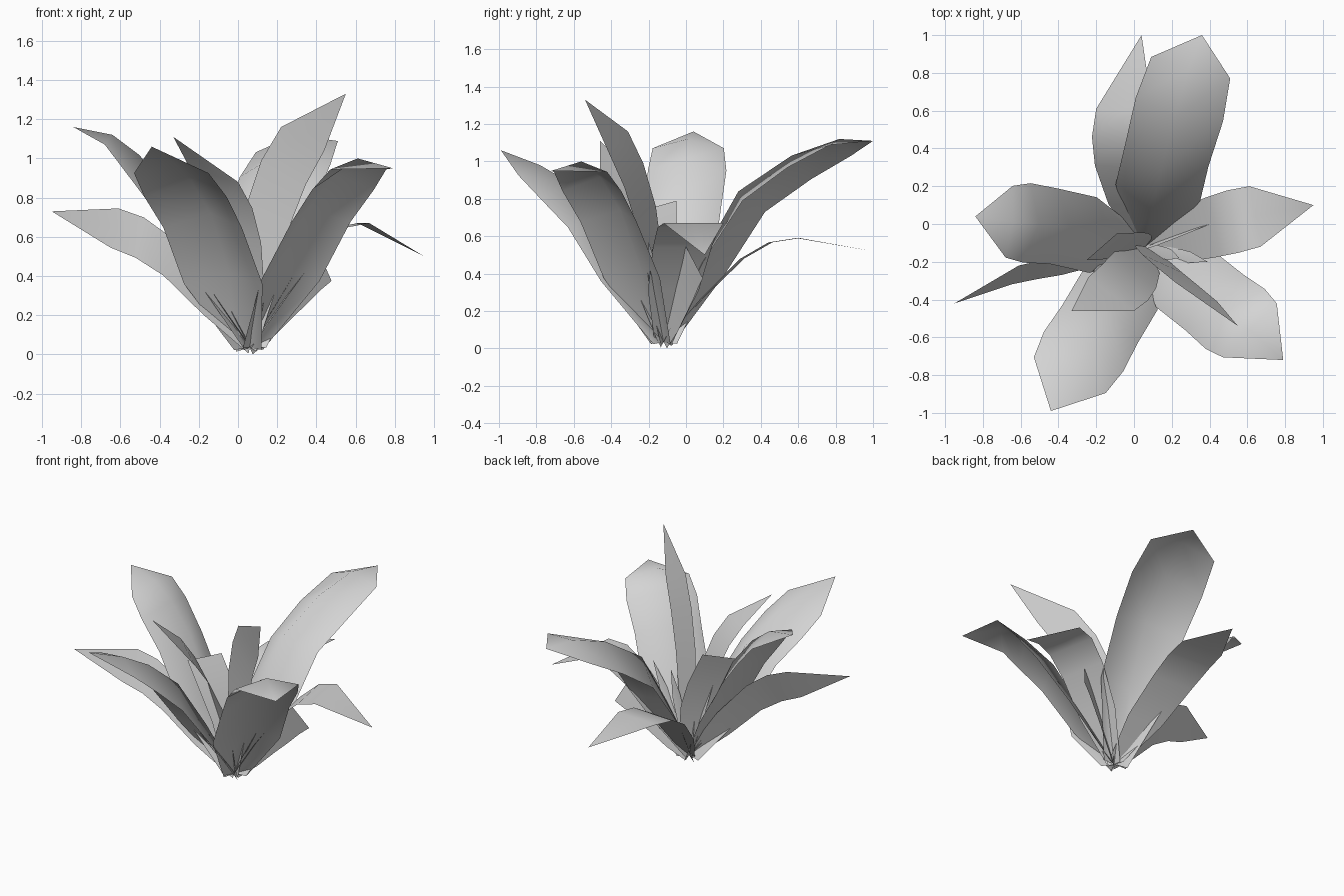
import bpy
import bmesh
from mathutils import Vector

cube = bpy.data.objects.get("Cube")
if cube:
    bpy.data.objects.remove(cube, do_unlink=True)

# One flat grey for the whole plant
grey = bpy.data.materials.new("leaf grey")
grey.use_nodes = True
colour = (0.66, 0.66, 0.66, 1)
grey.diffuse_color = colour
grey.node_tree.nodes["Principled BSDF"].inputs["Base Color"].default_value = colour

ROOT = Vector((0.06, -0.12, 0.035))
BLUNT = (0.35, 1, 1, 1.05, 0.95, 0)
POINTED = (0.3, 0.85, 0.98, 1.03, 1, 0)
SQUARE = (0.4, 0.75, 0.9, 1, 1, 1)
RIDGE = (0.4, 0.5, 0.65, 0.55, 0.35, 0)


def spine_rows(mid, shoulder, tip):
    """Smooth centre line from the root, with a straight last stretch."""
    padded = [ROOT * 2 - mid, ROOT, mid, shoulder, tip]
    rows = []
    for a, b, c, d in zip(padded, padded[1:], padded[2:], padded[3:]):
        rows += [b, (b + c) * 0.5625 - (a + d) * 0.0625]
    return rows + [shoulder, tip]


def leaf(name, mid, shoulder, tip, side, profile=BLUNT, arch=0.8):
    """Sheet leaf: centre line, half-width vector, drop of the edges."""
    rows = spine_rows(Vector(mid), Vector(shoulder), Vector(tip))
    side = Vector(side)
    last = len(rows) - 1
    bm = bmesh.new()
    previous = None
    for i, (centre, width, ridge) in enumerate(zip(rows, profile, RIDGE)):
        along = rows[min(i + 1, last)] - rows[max(i - 1, 0)]
        normal = side.cross(along).normalized()
        if normal.z < 0:
            normal.negate()
        drop = normal * arch * side.length * width * ridge
        row = [bm.verts.new(p) for p in (
            centre - side * width - drop, centre, centre + side * width - drop)]
        if previous:
            for k in range(2):
                bm.faces.new((previous[k], previous[k + 1], row[k + 1], row[k]))
        previous = row
    # Close the tip to a point
    bmesh.ops.remove_doubles(bm, verts=bm.verts, dist=0.0005)
    for face in bm.faces:
        face.smooth = True
    mesh = bpy.data.meshes.new(name)
    bm.to_mesh(mesh)
    bm.free()
    mesh.materials.append(grey)
    bpy.context.collection.objects.link(bpy.data.objects.new(name, mesh))


# Broad ridged outer leaves with blunt ends
leaf("back_leaf", (0.14, 0.28, 0.84), (0.29, 0.82, 1.12), (0.36, 1.0, 1.11),
     (0.22, -0.06, 0.03))
leaf("right_leaf", (-0.34, -0.02, 0.82), (-0.64, 0.01, 1.12), (-0.84, 0.04, 1.16),
     (0.02, 0.2, 0))
leaf("front_right_leaf", (-0.14, -0.45, 0.72), (-0.33, -0.78, 0.98),
     (-0.44, -0.99, 1.06), (0.2, -0.1, 0))
leaf("front_left_leaf", (0.36, -0.35, 0.74), (0.61, -0.56, 1.0),
     (0.79, -0.72, 0.95), (0.15, 0.15, 0))

# Flat arching leaves with long points
leaf("left_arching_leaf", (0.4, -0.02, 0.54), (0.64, 0.04, 0.67), (0.95, 0.1, 0.5),
     (-0.03, 0.16, 0), POINTED, 0)
leaf("back_arching_leaf", (-0.06, 0.3, 0.48), (-0.05, 0.6, 0.59), (0.04, 1.0, 0.52),
     (0.15, -0.01, 0), POINTED, 0)
leaf("right_arching_leaf", (-0.36, -0.22, 0.5), (-0.63, -0.27, 0.645),
     (-0.95, -0.42, 0.73), (0.02, 0.05, 0.1), POINTED, 0)

# Upright inner leaves
leaf("tall_leaf", (0.15, -0.21, 0.7), (0.33, -0.36, 1.1), (0.55, -0.54, 1.33),
     (0.11, -0.05, -0.06), POINTED, 0)
leaf("inner_leaf", (0, -0.25, 0.6), (-0.12, -0.37, 0.91), (-0.33, -0.46, 1.11),
     (0.12, -0.09, -0.03), POINTED, 0)

# Short leaves with square ends
leaf("short_left_leaf", (0.24, -0.04, 0.26), (0.38, 0.02, 0.41), (0.44, 0.045, 0.46),
     (-0.037, -0.045, 0.085), SQUARE, 0)
leaf("short_right_leaf", (0, -0.11, 0.38), (-0.12, -0.12, 0.67), (-0.17, -0.12, 0.77),
     (0.08, 0.07, 0.02), SQUARE, 0)

# Small young blades around the root
shoots = [(-0.22, -0.25, 0.43), (0.24, -0.18, 0.55), (0.39, -0.2, 0.57),
          (-0.1, -0.2, 0.32)]
for number, end in enumerate(shoots):
    tip = Vector(end)
    across = (tip - ROOT).cross(Vector((0, 0, 1))).normalized() * 0.03
    leaf(f"shoot_{number}", ROOT.lerp(tip, 0.4), ROOT.lerp(tip, 0.7), tip, across,
         POINTED, 0.2)
